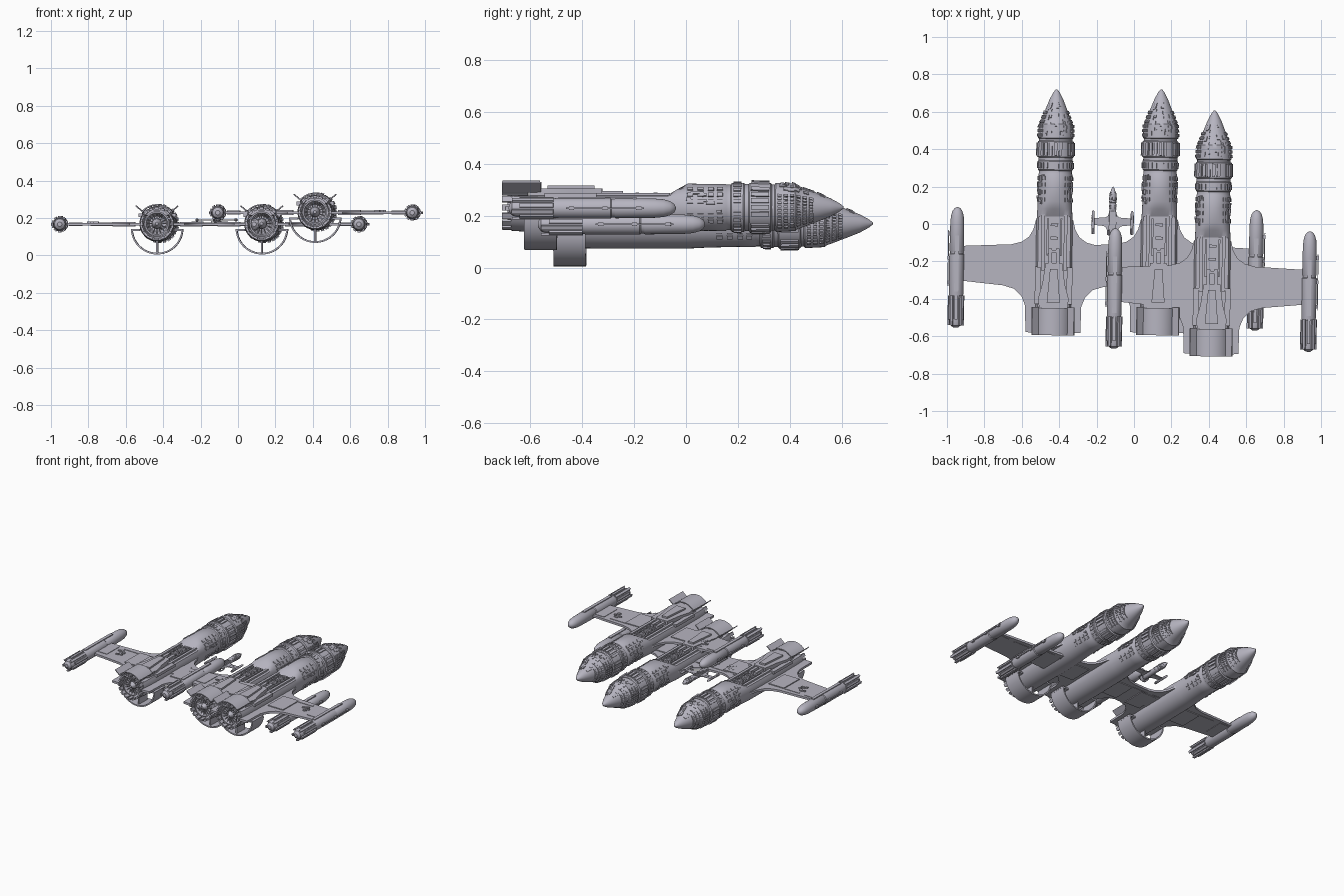
import bpy, bmesh, random
from math import pi, sin, cos, atan, radians
from mathutils import Matrix, Vector

if "Cube" in bpy.data.objects:
    bpy.data.objects.remove(bpy.data.objects["Cube"], do_unlink=True)
random.seed(4)

hull_grey = bpy.data.materials.new("hull_grey")
hull_grey.use_nodes = True
hull_grey.diffuse_color = (0.47, 0.46, 0.53, 1)
hull_grey.node_tree.nodes["Principled BSDF"].inputs["Base Color"].default_value = (0.47, 0.46, 0.53, 1)

parts = []


def finish(bm, name):
    bmesh.ops.recalc_face_normals(bm, faces=bm.faces)
    for f in bm.faces:
        f.smooth = True
    me = bpy.data.meshes.new(name)
    bm.to_mesh(me)
    bm.free()
    me.set_sharp_from_angle(angle=radians(32))
    me.materials.append(hull_grey)
    parts.append((name, me))


def lathe(bm, profile, cx=0, cz=0, n=40, limit=None):
    """Spin (y, radius) pairs around the y axis, optionally cutting off the top."""
    rings = []
    for y, r in profile:
        top = limit(y) if limit else 9
        rings.append([bm.verts.new((cx + r * cos(2 * pi * i / n), y,
                                    cz + min(r * sin(2 * pi * i / n), top))) for i in range(n)])
    for a, b in zip(rings, rings[1:]):
        for i in range(n):
            j = (i + 1) % n
            bm.faces.new((a[i], a[j], b[j], b[i]))
    bm.faces.new(rings[0])
    bm.faces.new(rings[-1])


def box(bm, pos, size, rot=Matrix()):
    m = Matrix.Translation(pos) @ rot @ Matrix.Diagonal((*size, 1))
    bmesh.ops.create_cube(bm, size=1, matrix=m)


def prism(bm, outline, z0, z1, sides=(1, -1)):
    """Extrude an (x, y) outline from z0 to z1, mirrored left and right."""
    for s in sides:
        lo = [bm.verts.new((s * x, y, z0)) for x, y in outline]
        hi = [bm.verts.new((s * x, y, z1)) for x, y in outline]
        bm.faces.new(lo)
        bm.faces.new(hi)
        for i in range(len(lo)):
            j = (i + 1) % len(lo)
            bm.faces.new((lo[i], lo[j], hi[j], hi[i]))


def arc_shell(bm, a0, a1, r, thick, y0, y1, cz=0, n=24):
    """Curved plate around the y axis between two angles in degrees."""
    rows = []
    for i in range(n + 1):
        a = radians(a0 + (a1 - a0) * i / n)
        rows.append([bm.verts.new((q * cos(a), y, cz + q * sin(a)))
                     for q, y in ((r, y0), (r, y1), (r - thick, y1), (r - thick, y0))])
    for a, b in zip(rows, rows[1:]):
        for k in range(4):
            bm.faces.new((a[k], a[(k + 1) % 4], b[(k + 1) % 4], b[k]))
    bm.faces.new(rows[0])
    bm.faces.new(rows[-1])


# Fuselage: pointed nose, banded barrel, cut-down rear deck, hollow tail
HULL = [(0.72, 0.004), (0.705, 0.016), (0.67, 0.035), (0.62, 0.055), (0.57, 0.074), (0.54, 0.085),
        (0.535, 0.091), (0.46, 0.095), (0.455, 0.089), (0.445, 0.089), (0.44, 0.096), (0.36, 0.098),
        (0.355, 0.091), (0.34, 0.091), (0.335, 0.095), (0.29, 0.094), (0.285, 0.088), (0.27, 0.088),
        (0.265, 0.091), (0.2, 0.09), (0.12, 0.092), (0.08, 0.093), (0.04, 0.095), (0, 0.097),
        (-0.3, 0.097), (-0.5, 0.094), (-0.56, 0.09), (-0.56, 0.078), (-0.48, 0.07)]


def deck(y):
    return 0.045 + max(0, min(1, (y - 0.04) / 0.08)) * 0.05


def hull_radius(y):
    for (y0, r0), (y1, r1) in zip(HULL, HULL[1:]):
        if y1 <= y <= y0 and y0 > y1:
            return r1 + (r0 - r1) * (y - y1) / (y0 - y1)
    return 0.09


bm = bmesh.new()
lathe(bm, HULL, limit=deck)
finish(bm, "fuselage")


# Raised plates laid on the hull surface
def plate(bm, deg, y, width, length, height):
    a, r = radians(deg), hull_radius(y)
    slope = (hull_radius(y + 0.012) - hull_radius(y - 0.012)) / 0.024
    rot = Matrix.Rotation(pi / 2 - a, 4, "Y") @ Matrix.Rotation(atan(slope), 4, "X")
    box(bm, (r * cos(a), y, r * sin(a)), (width, length, height), rot)


bm = bmesh.new()
for k in range(24):
    if k % 6 != 4:
        plate(bm, k * 15, 0.4, 0.017, 0.07, 0.014)
    plate(bm, k * 15, 0.312, 0.014, 0.03, 0.01)
finish(bm, "barrel_ribs")

bm = bmesh.new()
for row in range(6):
    y = 0.475 + row * 0.024
    for k in range(10):
        for base in (-52, 180 - 38):
            plate(bm, base + k * 9, y, 0.009, 0.016, 0.012)
for k in range(30):
    plate(bm, random.uniform(45, 135), random.uniform(0.47, 0.64), random.uniform(0.008, 0.018),
          random.uniform(0.01, 0.03), 0.008)
finish(bm, "nose_blocks")

bm = bmesh.new()
for s in (0, 1):
    for deg in (-35, -20, 15, 32, 50):
        for y in (0.13, 0.17, 0.21, 0.245):
            plate(bm, 180 - deg if s else deg, y, 0.016, 0.022, 0.01)
for k in range(16):
    plate(bm, random.choice((20, 160)) + random.uniform(-30, 30), random.uniform(0.11, 0.26),
          0.01, random.uniform(0.015, 0.04), 0.014)
finish(bm, "side_panels")

# Rear deck: side rails, machinery in the channel, tapered engine housing
bm = bmesh.new()
for s in (1, -1):
    box(bm, (s * 0.06, -0.1, 0.045), (0.018, 0.3, 0.022))
    box(bm, (s * 0.036, -0.07, 0.048), (0.01, 0.2, 0.014))
    box(bm, (s * 0.02, -0.17, 0.052), (0.02, 0.08, 0.024))
    box(bm, (s * 0.085, -0.33, 0.045), (0.03, 0.2, 0.02))
for k in range(6):
    box(bm, (0, 0.03 - k * 0.035, 0.047), (0.04, 0.014, 0.012 + 0.008 * (k % 2)))
finish(bm, "deck_machinery")

bm = bmesh.new()
prism(bm, [(-0.045, -0.21), (0.045, -0.21), (0.06, -0.32), (0.082, -0.4), (0.07, -0.49), (-0.07, -0.49),
           (-0.082, -0.4), (-0.06, -0.32)], 0.03, 0.072, sides=(1,))
prism(bm, [(-0.02, -0.24), (0.02, -0.24), (0.035, -0.42), (-0.035, -0.42)], 0.06, 0.084, sides=(1,))
finish(bm, "engine_housing")

# Main engine: petals around an inner nozzle and hub
bm = bmesh.new()
lathe(bm, [(-0.46, 0.04), (-0.52, 0.05), (-0.575, 0.066), (-0.575, 0.058), (-0.52, 0.04)], n=32)
lathe(bm, [(-0.5, 0.03), (-0.55, 0.026), (-0.58, 0.008)], n=20)
for k in range(16):
    a = k * pi / 8
    rot = Matrix.Rotation(pi / 2 - a, 4, "Y")
    box(bm, (0.082 * cos(a), -0.545, 0.082 * sin(a)), (0.022, 0.1, 0.012), rot)
    box(bm, (0.045 * cos(a), -0.545, 0.045 * sin(a)), (0.005, 0.04, 0.03), rot)
finish(bm, "main_engine")

# Tail: upper curved shell, slanted fins, lower half-ring on struts
bm = bmesh.new()
arc_shell(bm, 42, 138, 0.104, 0.007, -0.595, -0.45)
for deg in (40, 140):
    a = radians(deg)
    box(bm, (0.12 * cos(a), -0.52, 0.12 * sin(a)), (0.006, 0.15, 0.055),
        Matrix.Rotation(pi / 2 - a, 4, "Y"))
finish(bm, "upper_tail_shell")

bm = bmesh.new()
arc_shell(bm, 186, 354, 0.14, 0.009, -0.51, -0.385, cz=-0.025, n=32)
for s in (1, -1):
    box(bm, (s * 0.115, -0.45, -0.035), (0.05, 0.12, 0.01))
box(bm, (0, -0.45, -0.125), (0.01, 0.09, 0.075))
finish(bm, "lower_half_ring")

# Wings with raised panels
bm = bmesh.new()
prism(bm, [(0.07, 0.06), (0.1, 0.02), (0.112, -0.03), (0.135, -0.07), (0.175, -0.098), (0.23, -0.112),
           (0.5, -0.125), (0.5, -0.31), (0.27, -0.332), (0.21, -0.35), (0.17, -0.39), (0.15, -0.44),
           (0.147, -0.58), (0.07, -0.585)], -0.011, 0.004)
finish(bm, "wings")

bm = bmesh.new()
for s in (1, -1):
    box(bm, (s * 0.18, -0.23, -0.003), (0.12, 0.17, 0.026))
    box(bm, (s * 0.44, -0.21, -0.003), (0.07, 0.14, 0.02))
    box(bm, (s * 0.3, -0.15, -0.003), (0.12, 0.012, 0.02))
    for k in range(8):
        box(bm, (s * random.uniform(0.32, 0.38), random.uniform(-0.24, -0.18), 0.004),
            (0.018, 0.012, 0.014))
finish(bm, "wing_panels")

# Wing-tip pods: rounded front, ribbed rear skirt, ball end, outboard rod
bm = bmesh.new()
POD = [(0.082, 0.004), (0.076, 0.016), (0.06, 0.027), (0.035, 0.034), (0.0, 0.037), (-0.15, 0.039),
       (-0.155, 0.036), (-0.165, 0.036), (-0.17, 0.04), (-0.38, 0.039), (-0.4, 0.034), (-0.53, 0.034),
       (-0.55, 0.028), (-0.562, 0.012)]
for s in (1, -1):
    lathe(bm, POD, cx=s * 0.52, cz=-0.003, n=24)
finish(bm, "pods")

bm = bmesh.new()
for s in (1, -1):
    for k in range(10):
        a = k * pi / 5 + 0.3
        length = 0.13 + 0.03 * (k % 2)
        box(bm, (s * 0.52 + 0.039 * cos(a), -0.39 - length / 2, -0.003 + 0.039 * sin(a)),
            (0.016, length, 0.009), Matrix.Rotation(pi / 2 - a, 4, "Y"))
    box(bm, (s * 0.52, -0.22, 0.036), (0.022, 0.3, 0.008))
    box(bm, (s * 0.565, -0.19, -0.003), (0.005, 0.3, 0.006))
    for y in (-0.06, -0.19, -0.32):
        box(bm, (s * 0.557, y, -0.003), (0.025, 0.02, 0.014))
finish(bm, "pod_details")

# Three large ships and one small one share the same part meshes
fleet = [("left_ship", (-0.425, 0, 0.17), 1), ("middle_ship", (0.135, 0, 0.17), 1),
         ("right_ship", (0.42, -0.113, 0.232), 1), ("small_ship", (-0.114, 0.056, 0.19), 0.2)]
for ship, place, size in fleet:
    for name, me in parts:
        ob = bpy.data.objects.new(ship + "_" + name, me)
        bpy.context.scene.collection.objects.link(ob)
        ob.location = Vector(place)
        ob.rotation_euler = (0, 0, radians(-0.9))
        ob.scale = (size, size, size)
